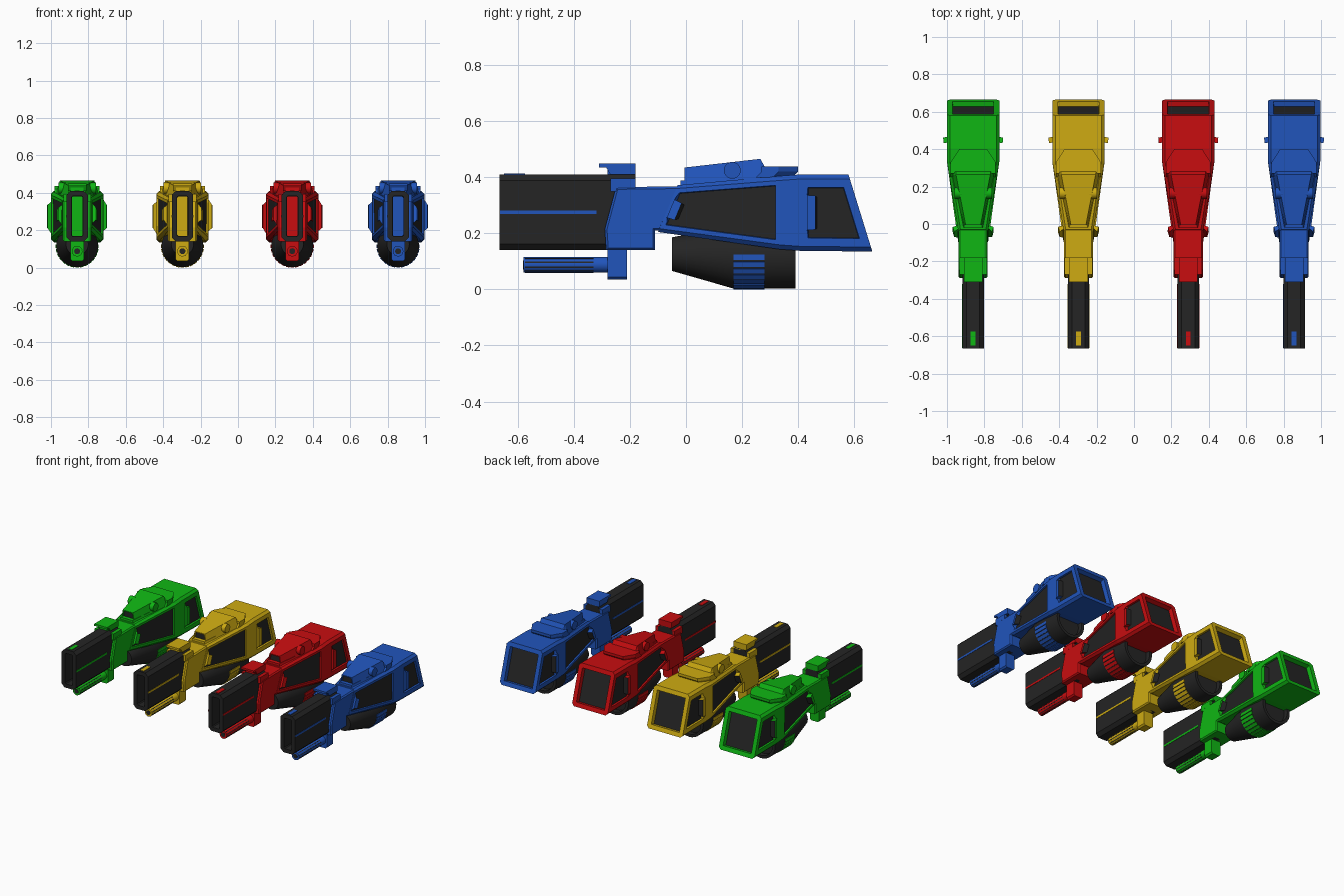
import bpy, bmesh, math

cube = bpy.data.objects.get("Cube")
if cube:
    bpy.data.objects.remove(cube, do_unlink=True)


def material(name, rgb):
    m = bpy.data.materials.new(name)
    m.use_nodes = True
    m.diffuse_color = (*rgb, 1)
    bsdf = m.node_tree.nodes["Principled BSDF"]
    bsdf.inputs["Base Color"].default_value = (*rgb, 1)
    bsdf.inputs["Roughness"].default_value = 0.6
    return m


DARK = material("charcoal", (0.018, 0.018, 0.018))
PAINTS = {
    "green": (-0.86, material("green", (0.005, 0.47, 0.007))),
    "yellow": (-0.297, material("yellow", (0.62, 0.41, 0.006))),
    "red": (0.29, material("red", (0.58, 0.004, 0.005))),
    "blue": (0.856, material("blue", (0.015, 0.09, 0.5))),
}


def loft(rings):
    """Skin a list of point rings and cap both ends."""
    bm = bmesh.new()
    vs = [[bm.verts.new(p) for p in r] for r in rings]
    n = len(vs[0])
    for a, b in zip(vs, vs[1:]):
        for i in range(n):
            j = (i + 1) % n
            bm.faces.new((a[i], a[j], b[j], b[i]))
    bm.faces.new(vs[0])
    bm.faces.new(vs[-1])
    bmesh.ops.recalc_face_normals(bm, faces=bm.faces)
    return bm


def section(y, w, zb, zt, c, lean=0):
    """Chamfered upright section; lean shifts its top along y."""
    pts = [(w, zb + c), (w, zt - c), (w - c, zt), (c - w, zt),
           (-w, zt - c), (-w, zb + c), (c - w, zb), (w - c, zb)]
    return [(x, y + lean * (z - zb) / (zt - zb), z) for x, z in pts]


def circle(y, r, cz, n=32):
    return [(r * math.cos(2 * math.pi * i / n), y, cz + r * math.sin(2 * math.pi * i / n))
            for i in range(n)]


def box(x0, x1, y0, y1, z0, z1):
    return loft([[(x0, y, z0), (x1, y, z0), (x1, y, z1), (x0, y, z1)] for y in (y0, y1)])


def side_prism(profile, hw):
    return loft([[(x, y, z) for y, z in profile] for x in (-hw, hw)])


def slat(angle, r0, r1, half, y0, y1, cz):
    """Thin bar lying on a lengthwise cylinder at the given angle."""
    c, s = math.cos(angle), math.sin(angle)
    flat = [(r0, -half), (r1, -half), (r1, half), (r0, half)]
    return loft([[(r * c - t * s, y, cz + r * s + t * c) for r, t in flat] for y in (y0, y1)])


def window(bm, rule, margin, depth, index=1):
    """Cut a sunken pane into every face that meets the rule."""
    bm.normal_update()
    panes = [f for f in bm.faces if rule(f.normal, f.calc_center_median())]
    for f in panes:
        bmesh.ops.inset_individual(bm, faces=[f], thickness=margin, use_even_offset=True)
        bmesh.ops.inset_individual(bm, faces=[f], thickness=0.002, depth=-depth,
                                   use_even_offset=True)
        f.material_index = index


def finish(name, bm, mats, x, smooth=False):
    if smooth:
        for f in bm.faces:
            f.smooth = True
        for e in bm.edges:
            e.smooth = e.calc_face_angle(0) < 0.5
    me = bpy.data.meshes.new(name)
    bm.to_mesh(me)
    bm.free()
    for m in mats:
        me.materials.append(m)
    ob = bpy.data.objects.new(name, me)
    ob.location.x = x
    bpy.context.collection.objects.link(ob)


def craft(tag, x, paint):
    def add(name, bm, mats=(paint,), smooth=False):
        finish(f"{tag}_{name}", bm, mats, x, smooth)

    # Main hull with sunken side and rear windows
    hull = loft([section(-0.10, 0.08, 0.205, 0.372, 0.012, 0.07),
                 section(0.335, 0.14, 0.143, 0.405, 0.016),
                 section(0.405, 0.14, 0.138, 0.41, 0.016),
                 section(0.665, 0.14, 0.135, 0.41, 0.016, -0.085)])
    window(hull, lambda n, c: abs(n.x) > 0.9 and c.y < 0.3, 0.016, 0.01)
    window(hull, lambda n, c: abs(n.x) > 0.9 and c.y > 0.45, 0.03, 0.012)
    window(hull, lambda n, c: n.y > 0.7, 0.03, 0.03)
    add("hull", hull, (paint, DARK))

    # Neck joining hull and barrel
    neck = side_prism([(-0.285, 0.14), (-0.29, 0.215), (-0.25, 0.365),
                       (-0.02, 0.368), (-0.09, 0.21), (-0.11, 0.21), (-0.11, 0.14)], 0.078)
    edges = [e for e in neck.edges
             if abs(e.verts[0].co.x - e.verts[1].co.x) < 0.001]
    bmesh.ops.bevel(neck, geom=edges, offset=0.008, segments=1, affect="EDGES")
    add("neck", neck)

    # Tall barrel with hollow mouth and coloured core
    barrel = loft([section(-0.665, 0.057, 0.14, 0.41, 0.022),
                   section(-0.18, 0.057, 0.14, 0.41, 0.022)])
    window(barrel, lambda n, c: n.y < -0.9, 0.027, 0.12)
    add("barrel", barrel, (DARK, paint))
    for side, s in (("left", 1), ("right", -1)):
        lo, hi = sorted((s * 0.054, s * 0.059))
        add(f"{side}_barrel_stripe", box(lo, hi, -0.663, -0.32, 0.269, 0.282))
    add("barrel_top_mark", box(-0.013, 0.013, -0.65, -0.575, 0.406, 0.413))

    # Sight block on top of the barrel
    add("sight_base", box(-0.035, 0.035, -0.28, -0.18, 0.40, 0.436))
    add("sight_plate", side_prism([(-0.31, 0.436), (-0.31, 0.45), (-0.18, 0.45),
                                   (-0.18, 0.41), (-0.27, 0.41), (-0.285, 0.436)], 0.05))
    for side, s in (("left", 1), ("right", -1)):
        lo, hi = sorted((s * 0.05, s * 0.074))
        add(f"{side}_sight_cheek", box(lo, hi, -0.27, -0.18, 0.35, 0.395))

    # Lower gun tube with dark slots, and its mount
    add("gun_tube", loft([circle(-0.58, 0.028, 0.088, 20), circle(-0.27, 0.028, 0.088, 20)]),
        smooth=True)
    for i in range(10):
        add(f"gun_slot_{i}", slat(math.radians(18 + 36 * i), 0.024, 0.0285, 0.0025,
                                  -0.575, -0.33, 0.088), (DARK,))
    add("gun_bore", loft([circle(-0.582, 0.016, 0.088, 16), circle(-0.575, 0.016, 0.088, 16)]),
        (DARK,))
    mount = loft([section(-0.28, 0.036, 0.035, 0.15, 0.01),
                  section(-0.21, 0.036, 0.035, 0.15, 0.01)])
    add("gun_mount", mount)

    # Engine drum under the hull with a slatted band
    drum = loft([circle(-0.05, 0.06, 0.126), circle(0.17, 0.112, 0.115),
                 circle(0.39, 0.112, 0.115)])
    window(drum, lambda n, c: n.y > 0.9, 0.02, 0.03, 0)
    add("engine_drum", drum, (DARK,), smooth=True)
    for i in range(15):
        add(f"engine_slat_{i}", slat(math.pi + math.pi * i / 14, 0.105, 0.115, 0.0095,
                                     0.17, 0.28, 0.115))

    # Cockpit flange, canopy and tail deck
    flange = [(-0.02, 0.055, 0.36, 0.388), (0.29, 0.118, 0.38, 0.412)]
    add("canopy_flange", loft([[(w, y, a), (w - 0.008, y, b), (0.008 - w, y, b), (-w, y, a)]
                               for y, w, a, b in flange]))
    shape = [(-0.005, 0.05, 0.04, 0.375, 0.435), (0.265, 0.115, 0.092, 0.39, 0.466),
             (0.30, 0.115, 0.095, 0.39, 0.405)]
    canopy = loft([[(wb, y, a), (wt, y, b), (-wt, y, b), (-wb, y, a)]
                   for y, wb, wt, a, b in shape])
    window(canopy, lambda n, c: n.y < -0.9, 0.007, 0.008)
    add("canopy", canopy, (paint, DARK))
    plan = [(0.12, 0.27), (0.12, 0.33), (0.075, 0.40),
            (-0.075, 0.40), (-0.12, 0.33), (-0.12, 0.27)]
    add("tail_deck", loft([[(px, py - inset, z) for px, py in plan]
                           for z, inset in ((0.40, 0.02), (0.42, 0), (0.438, 0))]))

    # Round side hubs on the canopy
    for side, s in (("left", 1), ("right", -1)):
        rings = [[(s * px, 0.165 + 0.03 * math.cos(math.pi * i / 10),
                   0.425 + 0.03 * math.sin(math.pi * i / 10)) for i in range(20)]
                 for px in (0.06, 0.10)]
        add(f"{side}_canopy_hub", loft(rings), smooth=True)


for tag, (x, paint) in PAINTS.items():
    craft(tag, x, paint)
